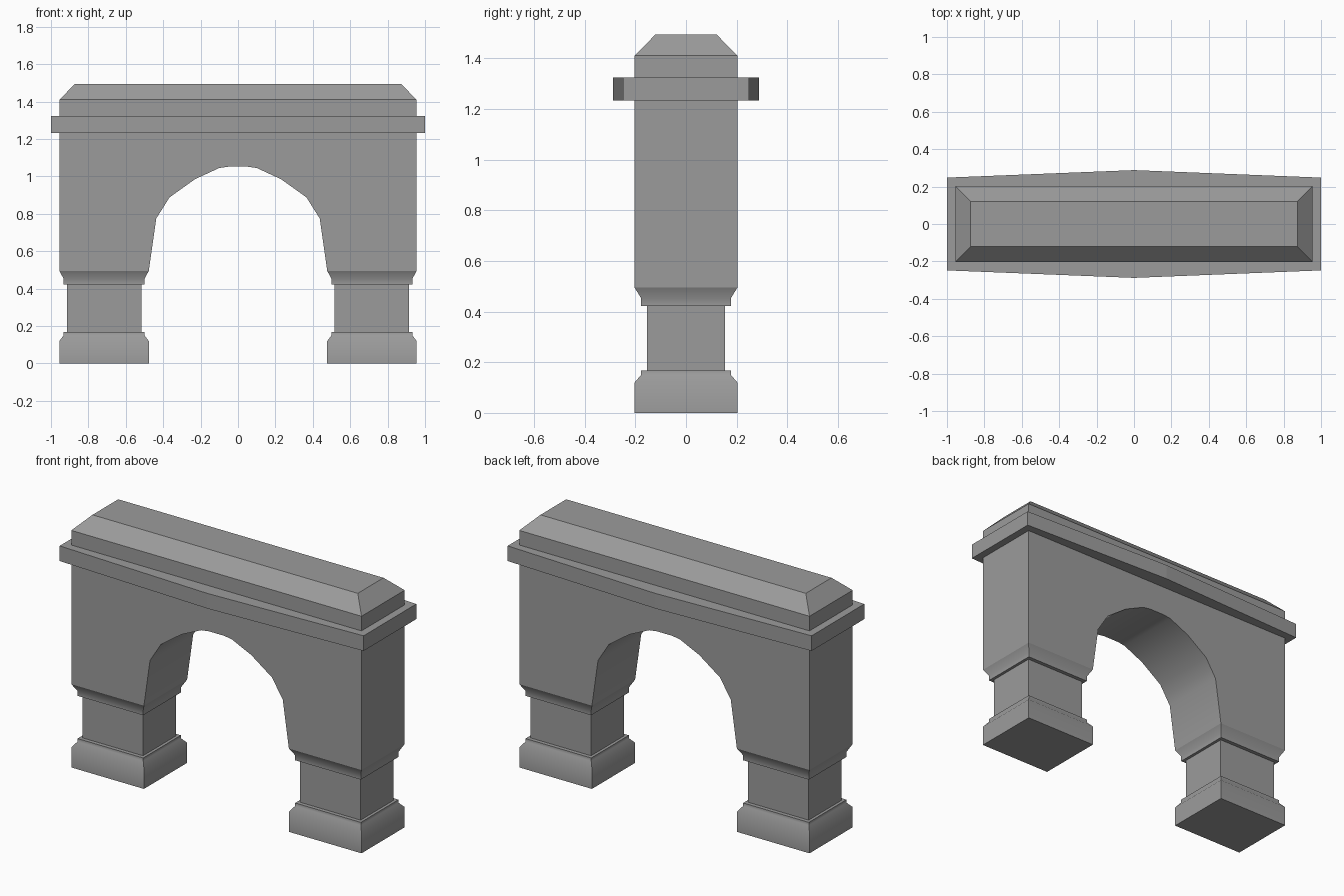
import bpy
import bmesh
import math

cube = bpy.data.objects.get("Cube")
if cube:
    bpy.data.objects.remove(cube, do_unlink=True)

stone = bpy.data.materials.new("grey_stone")
stone.use_nodes = True
COLOUR = (0.33, 0.33, 0.33, 1)
stone.diffuse_color = COLOUR
stone.node_tree.nodes["Principled BSDF"].inputs["Base Color"].default_value = COLOUR


def finish(name, bm, angle):
    """Turn a bmesh into a named stone part, smooth below the given angle."""
    bmesh.ops.recalc_face_normals(bm, faces=bm.faces)
    mesh = bpy.data.meshes.new(name)
    bm.to_mesh(mesh)
    bm.free()
    mesh.materials.append(stone)
    obj = bpy.data.objects.new(name, mesh)
    bpy.context.collection.objects.link(obj)
    bpy.ops.object.select_all(action="DESELECT")
    obj.select_set(True)
    bpy.context.view_layer.objects.active = obj
    bpy.ops.object.shade_smooth_by_angle(angle=math.radians(angle))
    return obj


def stacked_block(name, cx, rings, angle):
    """Loft rectangular rings given as (half width, half depth, height)."""
    bm = bmesh.new()
    loops = [[bm.verts.new((cx + sx * w, sy * d, z))
              for sx, sy in ((-1, -1), (1, -1), (1, 1), (-1, 1))]
             for w, d, z in rings]
    for low, high in zip(loops, loops[1:]):
        for i in range(4):
            j = (i + 1) % 4
            bm.faces.new((low[i], low[j], high[j], high[i]))
    bm.faces.new(loops[0])
    bm.faces.new(loops[-1])
    return finish(name, bm, angle)


def prism(name, outline, axis, low, high, angle):
    """Extrude a flat outline along y or z."""
    bm = bmesh.new()

    def place(a, b, t):
        return (a, t, b) if axis == "y" else (a, b, t)

    face = bm.faces.new([bm.verts.new(place(a, b, low)) for a, b in outline])
    made = bmesh.ops.extrude_face_region(bm, geom=[face])["geom"]
    for v in made:
        if isinstance(v, bmesh.types.BMVert):
            v.co[1 if axis == "y" else 2] = high
    return finish(name, bm, angle)


HALF_X, HALF_Y = 0.955, 0.203
SPRING, BAND_LOW, BAND_HIGH = 0.495, 1.233, 1.323

# Piers: plinth, shaft and flared capital
pier = [(0.239, HALF_Y, 0), (0.239, HALF_Y, 0.12), (0.216, 0.177, 0.15),
        (0.216, 0.177, 0.168), (0.199, 0.154, 0.168), (0.199, 0.154, 0.422),
        (0.216, 0.177, 0.422), (0.216, 0.177, 0.452), (0.239, HALF_Y, SPRING)]
for side, sign in (("left", 1), ("right", -1)):
    stacked_block(side + "_pier", sign * 0.716, pier, 45)

# Wall with the arched opening
arch = [(0.477, SPRING), (0.437, 0.775), (0.366, 0.888), (0.23, 0.985),
        (0.1, 1.045), (0.05, 1.052)]
half = [(HALF_X, BAND_HIGH), (HALF_X, SPRING)] + arch
wall = half + [(-x, z) for x, z in reversed(half)]
prism("arch_wall", wall, "y", -HALF_Y, HALF_Y, 30)

# Cornice band, bowed outward at the middle of each long side
band = [(-1, -0.248), (0, -0.288), (1, -0.248), (1, 0.248), (0, 0.288), (-1, 0.248)]
prism("cornice_band", band, "z", BAND_LOW, BAND_HIGH, 1)

# Coping block with sloped top edges
stacked_block("coping", 0, [(HALF_X, HALF_Y, BAND_HIGH), (HALF_X, HALF_Y, 1.41),
                            (0.873, 0.121, 1.493)], 10)
